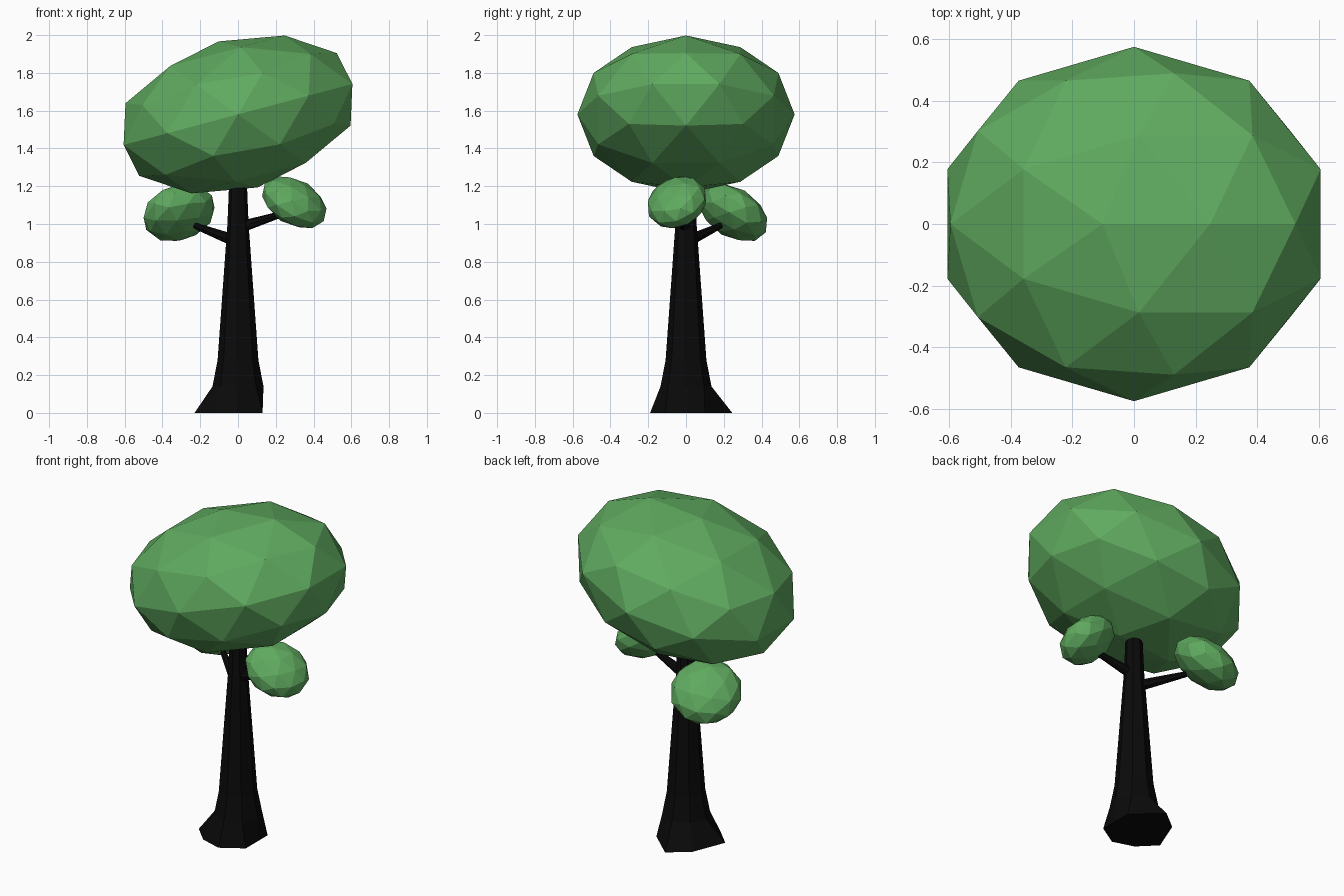
import bpy, bmesh, math
from mathutils import Matrix, Vector

if "Cube" in bpy.data.objects:
    bpy.data.objects.remove(bpy.data.objects["Cube"])


def material(name, rgb):
    m = bpy.data.materials.new(name)
    m.diffuse_color = (*rgb, 1)
    m.use_nodes = True
    m.node_tree.nodes["Principled BSDF"].inputs["Base Color"].default_value = m.diffuse_color
    return m


leaf = material("leaf green", (0.115, 0.40, 0.115))
bark = material("dark bark", (0.003, 0.003, 0.003))


def add_object(name, bm, mat):
    bmesh.ops.recalc_face_normals(bm, faces=bm.faces)
    mesh = bpy.data.meshes.new(name)
    bm.to_mesh(mesh)
    bm.free()
    mesh.materials.append(mat)
    ob = bpy.data.objects.new(name, mesh)
    bpy.context.collection.objects.link(ob)
    return ob


def foliage(name, centre, long_axis, up_axis, radii):
    """Faceted ellipsoid, oriented by its long axis and its flat axis."""
    n = Vector(up_axis).normalized()
    u = Vector(long_axis)
    u = (u - n * u.dot(n)).normalized()
    v = n.cross(u)
    rot = Matrix((u, v, n)).transposed().to_4x4()
    mat = Matrix.Translation(centre) @ rot @ Matrix.Diagonal((*radii, 1))
    bm = bmesh.new()
    bmesh.ops.create_icosphere(bm, subdivisions=2, radius=1, matrix=mat)
    add_object(name, bm, leaf)


def loft(name, rings, mat):
    """Skin a list of equal-length point rings and cap both ends."""
    bm = bmesh.new()
    loops = [[bm.verts.new(p) for p in ring] for ring in rings]
    count = len(loops[0])
    for a, b in zip(loops, loops[1:]):
        for i in range(count):
            j = (i + 1) % count
            bm.faces.new((a[i], a[j], b[j], b[i]))
    bm.faces.new(loops[0][::-1])
    bm.faces.new(loops[-1])
    add_object(name, bm, mat)


def branch(name, start, end, r1, r2):
    a, b = Vector(start), Vector(end)
    d = b - a
    mat = Matrix.Translation((a + b) / 2) @ d.to_track_quat('Z', 'Y').to_matrix().to_4x4()
    bm = bmesh.new()
    bmesh.ops.create_cone(bm, cap_ends=True, segments=8, radius1=r1, radius2=r2,
                          depth=d.length, matrix=mat)
    add_object(name, bm, bark)


# Crown: large ellipsoid tilted 15 degrees
t = math.radians(14.9)
foliage("crown", (0, 0, 1.58), (math.cos(t), 0, math.sin(t)),
        (-math.sin(t), 0, math.cos(t)), (0.659, 0.575, 0.40))

# Two small leaf clusters
foliage("right_leaf_cluster", (0.298, -0.048, 1.115), (0.87, 0.23, -0.43),
        (0.49, -0.39, 0.78), (0.187, 0.166, 0.112))
foliage("left_leaf_cluster", (-0.312, 0.25, 1.06), (0.41, 0.81, -0.43),
        (-0.30, 0.52, 0.80), (0.203, 0.20, 0.123))

# Trunk: uneven root flare, then tapering octagonal rings
root = [(0.13, 0.0), (0.13, 0.10), (-0.03, 0.245), (-0.15, 0.15),
        (-0.23, -0.05), (-0.13, -0.15), (0.0, -0.19), (0.13, -0.11)]
rings = [[(x, y, 0) for x, y in root]]
for r, z in [(0.135, 0.14), (0.108, 0.28), (0.056, 1.0), (0.047, 1.22)]:
    rings.append([(r * math.cos(i * math.pi / 4), r * math.sin(i * math.pi / 4), z)
                  for i in range(8)])
loft("trunk", rings, bark)

# Branches
branch("left_branch", (0, 0, 0.905), (-0.225, 0.18, 0.99), 0.034, 0.017)
branch("right_branch", (0, 0, 0.98), (0.24, -0.038, 1.055), 0.032, 0.016)
